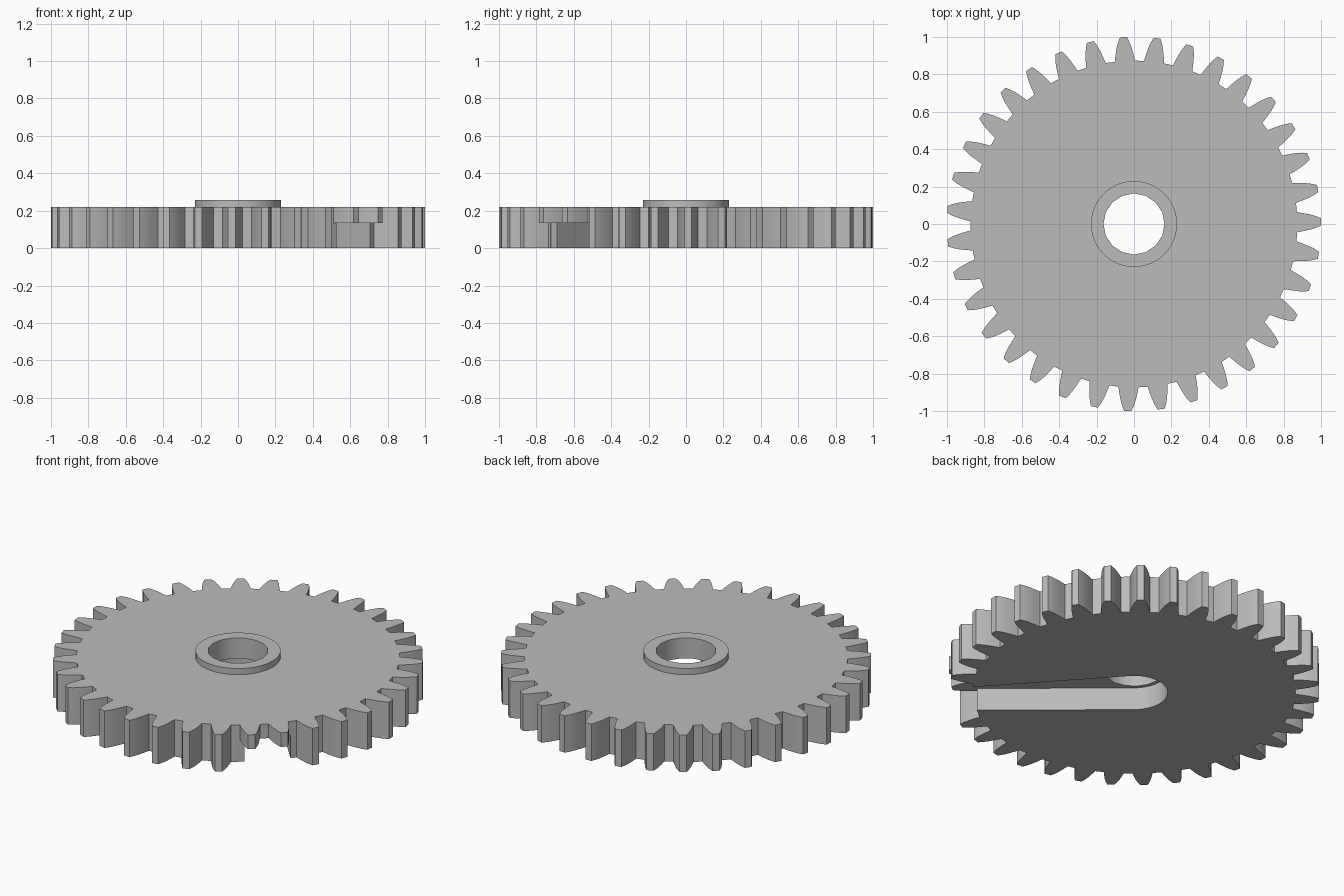
import bpy
import bmesh
from math import cos, sin, radians, tau

TEETH = 35
PHASE = radians(0.65)
THICK = 0.22
HUB_TOP = 0.257
SLOT_TOP = 0.135

cube = bpy.data.objects.get("Cube")
if cube:
    bpy.data.objects.remove(cube, do_unlink=True)


def polar(r, a):
    return (r * cos(a), r * sin(a))


def prism(name, outline, z0, z1):
    """Extrude a closed outline between two heights."""
    bm = bmesh.new()
    base = bm.faces.new([bm.verts.new((x, y, z0)) for x, y in outline])
    top = bmesh.ops.extrude_face_region(bm, geom=[base])["geom"]
    verts = [v for v in top if isinstance(v, bmesh.types.BMVert)]
    bmesh.ops.translate(bm, vec=(0, 0, z1 - z0), verts=verts)
    bmesh.ops.recalc_face_normals(bm, faces=bm.faces)
    mesh = bpy.data.meshes.new(name)
    bm.to_mesh(mesh)
    bm.free()
    obj = bpy.data.objects.new(name, mesh)
    bpy.context.collection.objects.link(obj)
    return obj


def circle(r, sides):
    return [polar(r, tau * i / sides) for i in range(sides)]


def combine(target, tool, operation):
    """Bake a boolean into the target and discard the tool."""
    mod = target.modifiers.new(operation, 'BOOLEAN')
    mod.operation = operation
    mod.solver = 'EXACT'
    mod.object = tool
    tool.hide_render = True
    graph = bpy.context.evaluated_depsgraph_get()
    mesh = bpy.data.meshes.new_from_object(target.evaluated_get(graph))
    target.modifiers.clear()
    target.data = mesh
    bpy.data.objects.remove(tool, do_unlink=True)


# Toothed disc: (radius, half angle) along one flank, mirrored for each tooth
flank = [(0.873, 0.062), (0.91, 0.052), (0.945, 0.042), (0.975, 0.031), (1.0, 0.019)]
tooth = [(r, -a) for r, a in flank] + flank[::-1]
outline = [polar(r, PHASE + tau * i / TEETH + a) for i in range(TEETH) for r, a in tooth]
gear = prism("gear_wheel", outline, 0, THICK)

# Raised hub collar
combine(gear, prism("hub", circle(0.23, 48), THICK - 0.05, HUB_TOP), 'UNION')

# Tapered slot in the underside, round at the hub and open at the rim
axis = radians(-44.5)
slot = [polar(0.182, axis + radians(86 + 188 * i / 20)) for i in range(21)]
mouth = [(0.868, -52.6), (0.872, -56), (1.15, -56), (1.15, -35), (0.9, -36.4)]
slot += [polar(r, radians(a)) for r, a in mouth]
combine(gear, prism("slot_cutter", slot, -0.1, SLOT_TOP), 'DIFFERENCE')

# Shaft bore
combine(gear, prism("bore_cutter", circle(0.163, 16), -0.1, 0.4), 'DIFFERENCE')

# Plain grey finish
grey = bpy.data.materials.new("grey")
grey.use_nodes = True
colour = (0.5, 0.5, 0.5, 1)
grey.diffuse_color = colour
grey.node_tree.nodes["Principled BSDF"].inputs["Base Color"].default_value = colour
gear.data.materials.clear()
gear.data.materials.append(grey)

bpy.ops.object.select_all(action='DESELECT')
gear.select_set(True)
bpy.context.view_layer.objects.active = gear
bpy.ops.object.shade_smooth_by_angle(angle=radians(25))
